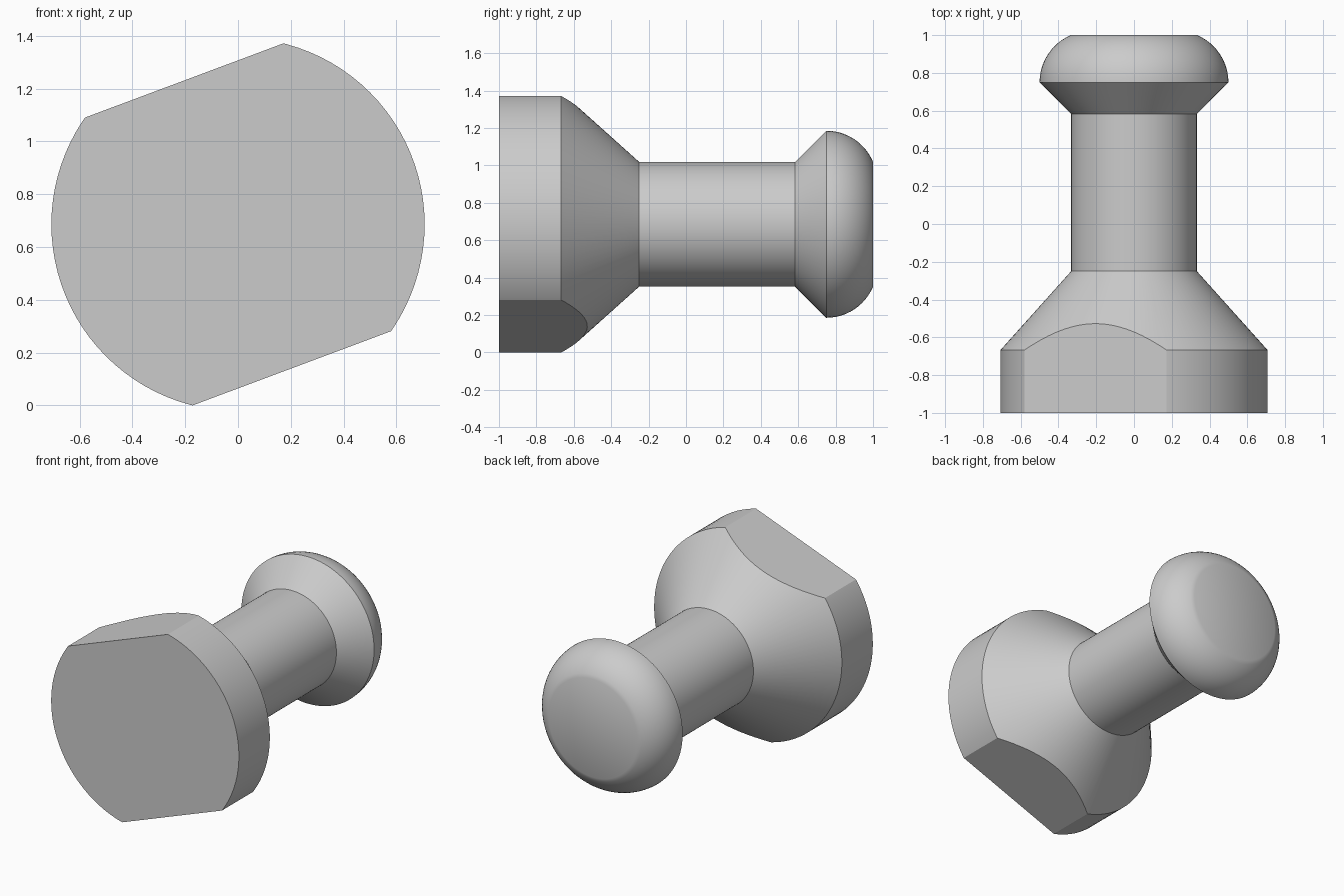
import bpy
import bmesh
from math import sin, cos, asin, radians, tau
from mathutils import Vector

SEGMENTS = 96
BASE_R, SHAFT_R, HEAD_R = 0.707, 0.333, 0.5
FLAT_DISTANCE = 0.582
FLAT_TILT = radians(20.5)

cube = bpy.data.objects.get("Cube")
if cube:
    bpy.data.objects.remove(cube, do_unlink=True)

# Plain grey material
grey = bpy.data.materials.new("light grey")
grey.use_nodes = True
colour = (0.6, 0.6, 0.6, 1.0)
grey.diffuse_color = colour
grey.node_tree.nodes["Principled BSDF"].inputs["Base Color"].default_value = colour

# Profile as (y, radius): wide base, cone, shaft, flared head
profile = [(-1, BASE_R), (-0.667, BASE_R), (-0.25, SHAFT_R), (0.583, SHAFT_R)]

# Rounded crown of the head, ending at the flat end face
crown_r = 0.271
sweep = asin(0.25 / crown_r)
for i in range(13):
    a = sweep * i / 12
    profile.append((0.75 + crown_r * sin(a), HEAD_R - crown_r * (1 - cos(a))))

# Revolve the profile round the y axis
bm = bmesh.new()
rings = []
for y, r in profile:
    rings.append([bm.verts.new((r * cos(tau * i / SEGMENTS), y, r * sin(tau * i / SEGMENTS)))
                  for i in range(SEGMENTS)])
for near, far in zip(rings, rings[1:]):
    for i in range(SEGMENTS):
        j = (i + 1) % SEGMENTS
        bm.faces.new((near[i], near[j], far[j], far[i]))
bm.faces.new(rings[0])
bm.faces.new(rings[-1])

# Two parallel flats cut across the base
for side in (1, -1):
    normal = Vector((-sin(FLAT_TILT), 0, cos(FLAT_TILT))) * side
    cut = bmesh.ops.bisect_plane(bm, geom=bm.verts[:] + bm.edges[:] + bm.faces[:],
                                 plane_co=normal * FLAT_DISTANCE, plane_no=normal,
                                 clear_outer=True)
    rim = [e for e in cut["geom_cut"] if isinstance(e, bmesh.types.BMEdge)]
    bmesh.ops.edgeloop_fill(bm, edges=rim)

# Stand the part on the ground
lowest = min(v.co.z for v in bm.verts)
bmesh.ops.translate(bm, verts=bm.verts[:], vec=(0, 0, -lowest))
bmesh.ops.recalc_face_normals(bm, faces=bm.faces[:])

mesh = bpy.data.meshes.new("flanged_pin")
bm.to_mesh(mesh)
bm.free()
mesh.materials.append(grey)
pin = bpy.data.objects.new("flanged_pin", mesh)
bpy.context.collection.objects.link(pin)

# Smooth curved surfaces, crisp creases
bpy.ops.object.select_all(action='DESELECT')
pin.select_set(True)
bpy.context.view_layer.objects.active = pin
bpy.ops.object.shade_smooth_by_angle(angle=radians(30))
